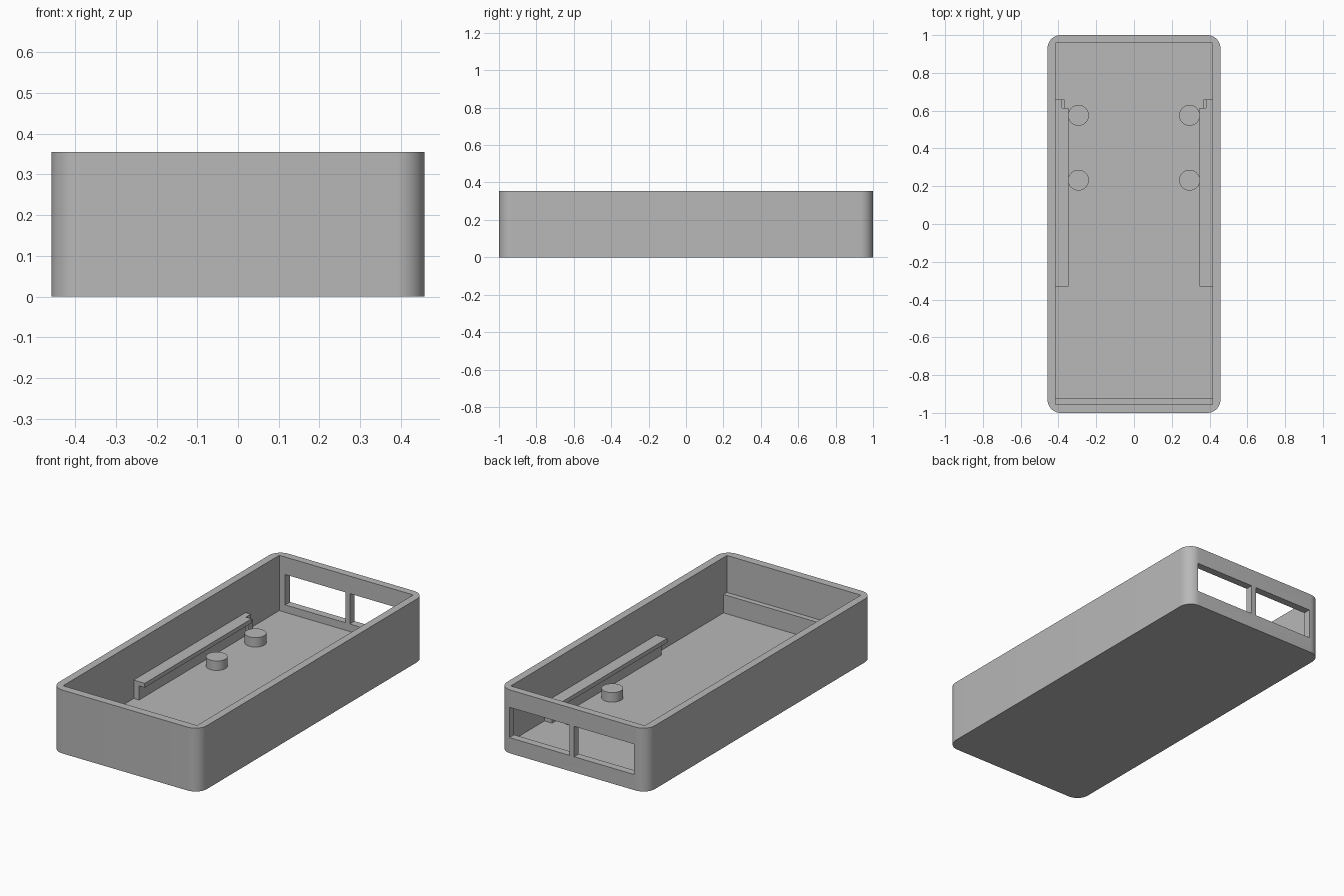
import bpy, bmesh, math
from mathutils import Matrix, Vector

old = bpy.data.objects.get("Cube")
if old:
    bpy.data.objects.remove(old, do_unlink=True)

grey = bpy.data.materials.new("plain grey")
grey.use_nodes = True
colour = (0.48, 0.48, 0.48, 1)
grey.diffuse_color = colour
grey.node_tree.nodes["Principled BSDF"].inputs["Base Color"].default_value = colour

HALF_X, HALF_Y, HEIGHT = 0.458, 1.0, 0.355
INNER_X, FRONT_IN, BACK_IN, FLOOR = 0.415, -0.955, 0.958, 0.045
RAIL_TOP, EMBED = 0.148, 0.01


def add_object(name, bm):
    bmesh.ops.recalc_face_normals(bm, faces=bm.faces)
    mesh = bpy.data.meshes.new(name)
    bm.to_mesh(mesh)
    bm.free()
    mesh.materials.append(grey)
    obj = bpy.data.objects.new(name, mesh)
    bpy.context.collection.objects.link(obj)
    return obj


def box(name, low, high, corner_radius=0):
    low, high = Vector(low), Vector(high)
    bm = bmesh.new()
    bmesh.ops.create_cube(bm, size=1)
    bmesh.ops.scale(bm, vec=high - low, verts=bm.verts)
    bmesh.ops.translate(bm, vec=(low + high) / 2, verts=bm.verts)
    if corner_radius:
        upright = [e for e in bm.edges
                   if abs(e.verts[0].co.z - e.verts[1].co.z) > 0.1]
        bmesh.ops.bevel(bm, geom=upright, offset=corner_radius,
                        segments=10, profile=0.5, affect='EDGES')
    return add_object(name, bm)


def extrude_y(name, profile, y0, y1):
    """Extrude an x-z profile along y."""
    bm = bmesh.new()
    face = bm.faces.new([bm.verts.new((x, y0, z)) for x, z in profile])
    grown = bmesh.ops.extrude_face_region(bm, geom=[face])["geom"]
    bmesh.ops.translate(bm, vec=(0, y1 - y0, 0),
                        verts=[v for v in grown if isinstance(v, bmesh.types.BMVert)])
    return add_object(name, bm)


def smooth(obj):
    bpy.ops.object.select_all(action='DESELECT')
    obj.select_set(True)
    bpy.context.view_layer.objects.active = obj
    bpy.ops.object.shade_smooth_by_angle(angle=math.radians(30))


def cut(obj, cutter):
    cutter.hide_render = True
    mod = obj.modifiers.new("cut", 'BOOLEAN')
    mod.operation = 'DIFFERENCE'
    mod.solver = 'EXACT'
    mod.object = cutter
    bpy.context.view_layer.objects.active = obj
    bpy.ops.object.modifier_apply(modifier=mod.name)
    bpy.data.objects.remove(cutter, do_unlink=True)


# Open tray with rounded outer corners and a square cavity
tray = box("tray", (-HALF_X, -HALF_Y, 0), (HALF_X, HALF_Y, HEIGHT), 0.07)
cut(tray, box("cavity_cutter", (-INNER_X, FRONT_IN, FLOOR), (INNER_X, BACK_IN, HEIGHT + 0.1)))

# Two port openings in the back wall
for x0, x1 in ((-0.378, -0.006), (0.022, 0.395)):
    cut(tray, box("port_cutter", (x0, 0.9, 0.087), (x1, 1.1, 0.257)))
smooth(tray)

# Ledge along the inside of the front wall
box("front_ledge", (-INNER_X - EMBED, FRONT_IN - EMBED, FLOOR - EMBED),
    (INNER_X + EMBED, -0.925, RAIL_TOP))

for side, label in ((1, "left"), (-1, "right")):
    # Hooked side rail: a leg on the wall with a lip on top
    wall, leg, lip = INNER_X + EMBED, 0.382, 0.347
    profile = [(wall, FLOOR - EMBED), (leg, FLOOR - EMBED), (leg, 0.124),
               (lip, 0.124), (lip, RAIL_TOP), (wall, RAIL_TOP)]
    extrude_y(label + "_rail", [(side * x, z) for x, z in profile], -0.33, 0.615)

    # Stop at the back end of the rail
    profile = [(wall, FLOOR - EMBED), (0.368, FLOOR - EMBED), (0.368, 0.124),
               (leg, 0.124), (leg, RAIL_TOP), (wall, RAIL_TOP)]
    extrude_y(label + "_rail_stop", [(side * x, z) for x, z in profile], 0.615, 0.66)

    # Round mounting posts
    for y, place in ((0.232, "front"), (0.575, "back")):
        bm = bmesh.new()
        low, top = FLOOR - EMBED, 0.098
        bmesh.ops.create_cone(bm, cap_ends=True, segments=48, radius1=0.055,
                              radius2=0.055, depth=top - low,
                              matrix=Matrix.Translation((side * 0.294, y, (low + top) / 2)))
        smooth(add_object(f"{label}_{place}_post", bm))
